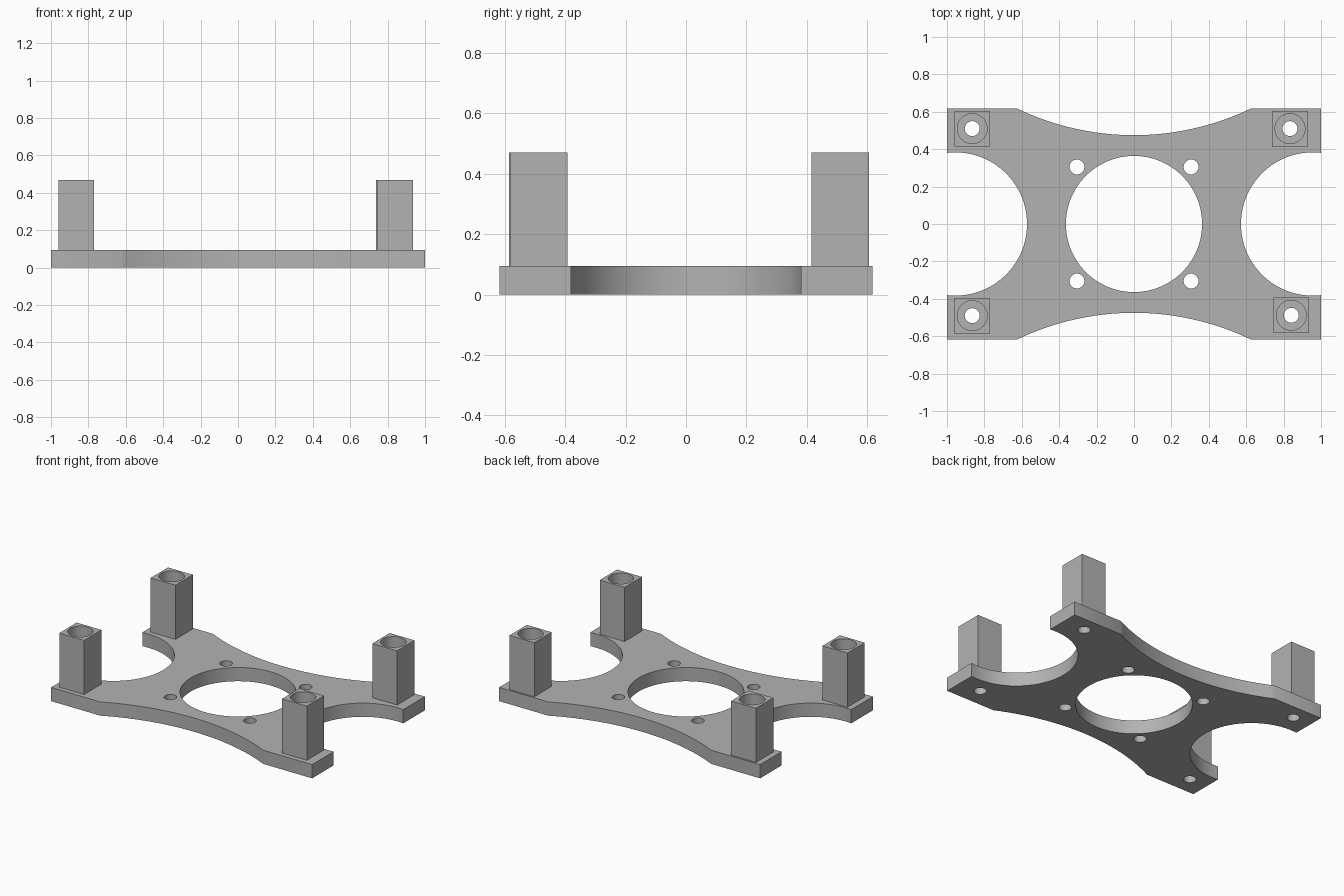
import bpy, bmesh
from math import cos, sin, asin, acos, pi, radians

if "Cube" in bpy.data.objects:
    bpy.data.objects.remove(bpy.data.objects["Cube"])

THICK, TOP = 0.095, 0.47
POST, BORE, SCREW = 0.19, 0.08, 0.04

grey = bpy.data.materials.new("plain grey")
grey.use_nodes = True
grey.diffuse_color = (0.45, 0.45, 0.45, 1)
grey.node_tree.nodes["Principled BSDF"].inputs["Base Color"].default_value = grey.diffuse_color


def arc(cx, cy, r, a0, a1, n=48):
    steps = [a0 + (a1 - a0) * i / n for i in range(n + 1)]
    return [(cx + r * cos(a), cy + r * sin(a)) for a in steps]


def circle(cx, cy, r, n=64):
    return arc(cx, cy, r, 0, 2 * pi, n)[:-1]


def slab(name, loops, z0, z1):
    """Extrude an outline (first loop) with holes (other loops) from z0 to z1."""
    curve = bpy.data.curves.new(name, "CURVE")
    curve.dimensions = "2D"
    curve.fill_mode = "BOTH"
    curve.extrude = (z1 - z0) / 2
    for loop in loops:
        spline = curve.splines.new("POLY")
        spline.points.add(len(loop) - 1)
        for point, (x, y) in zip(spline.points, loop):
            point.co = (x, y, 0, 1)
        spline.use_cyclic_u = True
    helper = bpy.data.objects.new(name + " outline", curve)
    bpy.context.collection.objects.link(helper)
    bpy.context.view_layer.update()
    graph = bpy.context.evaluated_depsgraph_get()
    mesh = bpy.data.meshes.new_from_object(helper.evaluated_get(graph))
    bpy.data.objects.remove(helper)

    # weld caps to walls and lift into place
    bm = bmesh.new()
    bm.from_mesh(mesh)
    bmesh.ops.remove_doubles(bm, verts=bm.verts, dist=0.0001)
    bmesh.ops.recalc_face_normals(bm, faces=bm.faces)
    bmesh.ops.translate(bm, verts=bm.verts, vec=(0, 0, (z0 + z1) / 2))
    bm.to_mesh(mesh)
    bm.free()
    mesh.materials.clear()
    mesh.materials.append(grey)
    obj = bpy.data.objects.new(name, mesh)
    bpy.context.collection.objects.link(obj)
    bpy.ops.object.select_all(action="DESELECT")
    obj.select_set(True)
    bpy.context.view_layer.objects.active = obj
    bpy.ops.object.shade_smooth_by_angle(angle=radians(30))
    return obj


# Plate outline: shallow arcs front and back, deep round bites at the sides
half_y, chord, waist = 0.617, 0.624, 0.475
sag = half_y - waist
big_r = (chord ** 2 + sag ** 2) / (2 * sag)
sweep = asin(chord / big_r)
bite_x, bite_r = 0.955, 0.383
lip = acos((1 - bite_x) / bite_r)

back = arc(0, waist + big_r, big_r, -pi / 2 + sweep, -pi / 2 - sweep)
left_bite = arc(bite_x, 0, bite_r, 2 * pi - lip, lip)
outline = [(1, half_y)] + back + [(-1, half_y)]
outline += [(-x, -y) for x, y in left_bite]
outline += [(-1, -half_y)] + [(-x, -y) for x, y in back] + [(1, -half_y)]
outline += left_bite

posts = {
    "front_right_post": (-0.865, -0.49),
    "back_right_post": (-0.865, 0.51),
    "front_left_post": (0.841, -0.488),
    "back_left_post": (0.834, 0.51),
}

# Plate with the central opening, four mounting holes and a hole under each post
holes = [circle(0, 0, 0.364, 96)]
holes += [circle(x, y, SCREW, 32) for x in (-0.305, 0.305) for y in (-0.305, 0.305)]
holes += [circle(x, y, SCREW, 32) for x, y in posts.values()]
slab("base_plate", [outline] + holes, 0, THICK)

# Square posts with a round bore, seated slightly into the plate
h = POST / 2
for name, (x, y) in posts.items():
    square = [(x - h, y - h), (x + h, y - h), (x + h, y + h), (x - h, y + h)]
    slab(name, [square, circle(x, y, BORE, 48)], THICK - 0.005, TOP)
